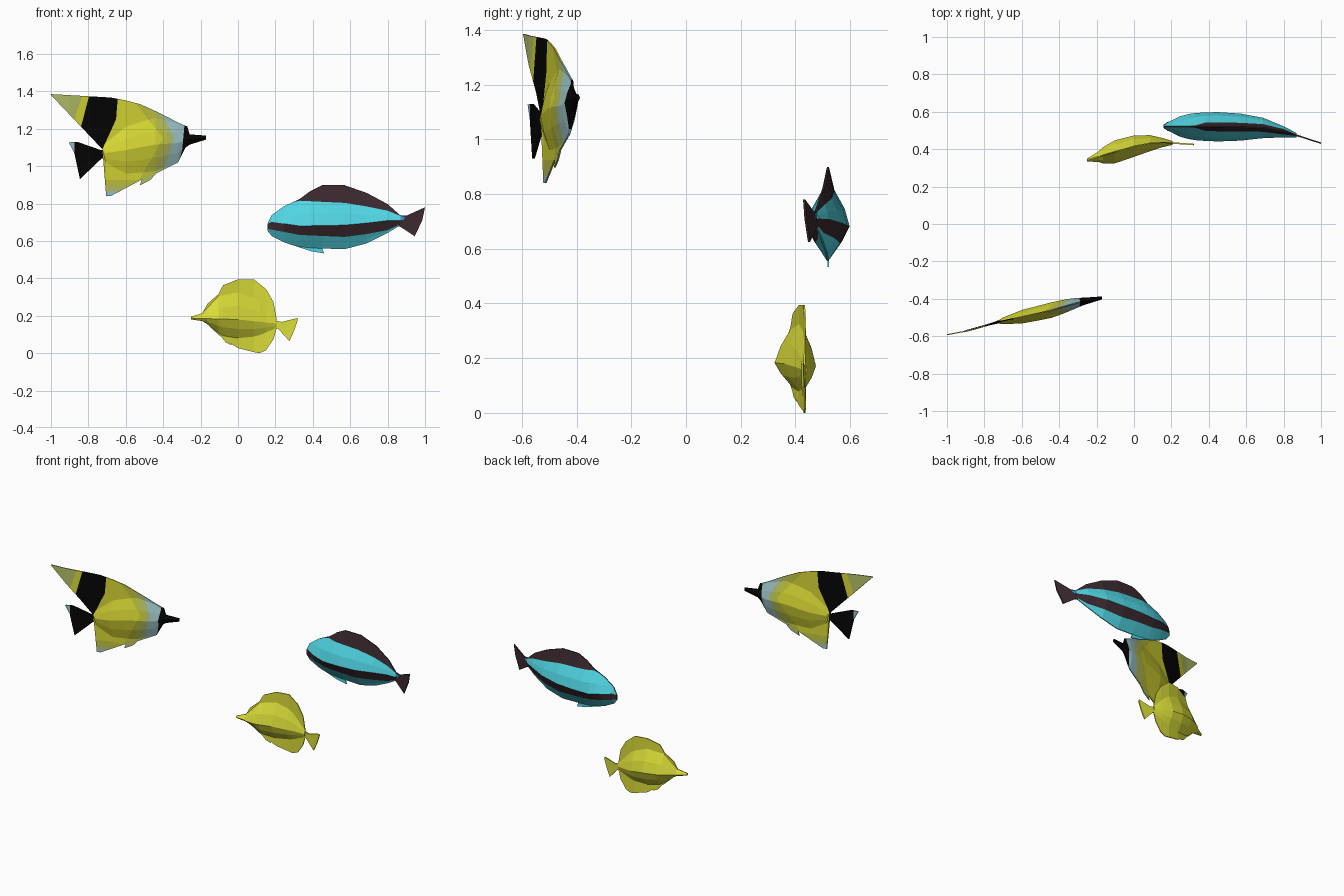
import bpy, bmesh
from mathutils import Vector

if "Cube" in bpy.data.objects:
    bpy.data.objects.remove(bpy.data.objects["Cube"])

FIN = 0.003   # half thickness of fin blades


def mat(name, r, g, b):
    m = bpy.data.materials.new(name)
    m.diffuse_color = (r, g, b, 1)
    m.use_nodes = True
    m.node_tree.nodes["Principled BSDF"].inputs["Base Color"].default_value = m.diffuse_color
    return m


BLACK = mat("black", .0015, .0015, .0015)
YELLOW = mat("yellow", .69, .69, .035)
SOFT = mat("soft yellow", .53, .55, .05)
OLIVE = mat("pale olive", .46, .53, .14)
GREY = mat("blue grey", .34, .56, .58)
BROWN = mat("dark brown", .043, .022, .029)
CYAN = mat("cyan", .08, .66, .76)
BLUE = mat("blue", .04, .32, .62)
LEMON = mat("lemon yellow", .70, .72, .04)


def curve(*pts):
    """Piecewise linear function through (input, value) points."""
    def f(x):
        if x <= pts[0][0]:
            return pts[0][1]
        for (a, u), (b, v) in zip(pts, pts[1:]):
            if x <= b:
                return u + (v - u) * (x - a) / (b - a)
        return pts[-1][1]
    f.pts = pts
    return f


def finish(name, bm, mats):
    bmesh.ops.remove_doubles(bm, verts=bm.verts, dist=0.0004)
    bmesh.ops.dissolve_degenerate(bm, edges=bm.edges, dist=0.0004)
    bmesh.ops.recalc_face_normals(bm, faces=bm.faces)
    me = bpy.data.meshes.new(name)
    bm.to_mesh(me)
    bm.free()
    for m in mats:
        me.materials.append(m)
    ob = bpy.data.objects.new(name, me)
    bpy.context.collection.objects.link(ob)
    return ob


def cut(bm, p, q):
    """Cut the mesh along the line p-q seen from the side."""
    n = Vector((q[1] - p[1], 0, p[0] - q[0])).normalized()
    bmesh.ops.bisect_plane(bm, geom=bm.verts[:] + bm.edges[:] + bm.faces[:],
                           plane_co=(p[0], 0, p[1]), plane_no=n, dist=1e-5)


def body(xs, top, bot, rows, btop, bbot, mid, width, yc, power, bands):
    """Loft a flat-sided fish body; rows are height curves from top to bottom."""
    bm = bmesh.new()
    loops = []
    for x in xs:
        hi, lo = top(x), bot(x)
        left, right = [], []
        for r in [top] + rows + [bot]:
            z = min(hi, max(lo, r(x)))
            m = mid(x)
            reach = (btop(x) - m) if z > m else (m - bbot(x))
            t = min(1, abs(z - m) / max(reach, 1e-4))
            h = max(FIN, width(x) * (1 - t ** power))
            left.append(bm.verts.new((x, yc(x) - h, z)))
            right.append(bm.verts.new((x, yc(x) + h, z)))
        loops.append((left, right))
    n = len(rows) + 1
    for (a, c), (b, d) in zip(loops, loops[1:]):
        for i in range(n):
            for s, t in ((a, b), (c, d)):
                bm.faces.new((s[i], t[i], t[i + 1], s[i + 1])).material_index = bands[i]
        bm.faces.new((a[0], b[0], d[0], c[0])).material_index = bands[0]
        bm.faces.new((a[n], b[n], d[n], c[n])).material_index = bands[-1]
    for l, r in (loops[0], loops[-1]):
        for i in range(n):
            bm.faces.new((l[i], l[i + 1], r[i + 1], r[i])).material_index = bands[i]
    return bm


def blend(a, b, k):
    return lambda x: a(x) * (1 - k) + b(x) * k


def plate(name, pts, yc, mats, half=FIN, split=None):
    """Thin fin blade following the body's centre curve."""
    bm = bmesh.new()
    f = bm.faces.new([bm.verts.new((x, 0, z)) for x, z in pts])
    bmesh.ops.triangulate(bm, faces=[f])
    if split:
        cut(bm, (split, 0), (split, 1))
        for f in bm.faces:
            f.material_index = int(f.calc_center_median().x < split)
    ext = bmesh.ops.extrude_face_region(bm, geom=bm.faces[:], use_keep_orig=True)
    new = {v for v in ext["geom"] if isinstance(v, bmesh.types.BMVert)}
    for v in bm.verts:
        v.co.y = yc(v.co.x) + (half if v in new else -half)
    return finish(name, bm, mats)


# ---- Banner fish (upper left, facing +x) ----
yc = curve((-1, -.592), (-.9, -.573), (-.72, -.522), (-.45, -.463), (-.3, -.42), (-.17, -.395))
top = curve((-1, 1.385), (-.65, 1.365), (-.52, 1.33), (-.41, 1.28), (-.3, 1.222),
            (-.272, 1.213), (-.258, 1.17), (-.17, 1.163))
bot = curve((-1, 1.38), (-.725, 1.09), (-.705, .84), (-.68, .84), (-.52, .925), (-.44, .96),
            (-.32, 1.02), (-.28, 1.10), (-.258, 1.115), (-.17, 1.142))
btop = curve((-.75, 1.09), (-.6, 1.21), (-.45, 1.26), (-.3, 1.222), (-.258, 1.17), (-.17, 1.163))
bbot = curve((-.75, 1.04), (-.6, .96), (-.45, .97), (-.32, 1.02), (-.258, 1.115), (-.17, 1.142))
mid = blend(btop, bbot, .5)
width = curve((-.8, .004), (-.72, .014), (-.6, .036), (-.45, .042), (-.35, .035), (-.27, .02), (-.17, .008))
rows = [btop, blend(btop, bbot, .25), mid, blend(btop, bbot, .75), bbot]
xs = [-1, -.9, -.8, -.725, -.705, -.68, -.6, -.52, -.44, -.38, -.32, -.28, -.272, -.258, -.17]
bm = body(xs, top, bot, rows, btop, bbot, mid, width, yc, 1.5, [0] * 6)
# colour borders as x over height, from back to face
borders = [curve((.8, -1.02), (1.4, -.825)),
           curve((.8, -.945), (1.4, -.79)),
           curve((.8, -.85), (1.09, -.725), (1.25, -.652), (1.4, -.64)),
           curve((.8, -.60), (1.15, -.40), (1.4, -.60)),
           curve((.8, -.52), (1.15, -.37), (1.4, -.52)),
           curve((.8, -.45), (1.15, -.343), (1.4, -.46)),
           curve((.8, -.37), (1.09, -.298), (1.4, -.27))]
for b in borders:
    for p, q in zip(b.pts, b.pts[1:]):
        cut(bm, (p[1], p[0]), (q[1], q[0]))
for z in (.865, .89, .925):
    cut(bm, (-1, z), (0, z))
for f in bm.faces:
    c = f.calc_center_median()
    k = [2, 1, 0, 1, 4, 2, 3, 0][sum(c.x > b(c.z) for b in borders)]
    if c.z < .925:   # belly fin fades to a pale tip
        k = 3 if c.z < .865 else 2 if c.z < .89 or k == 2 else 4
    f.material_index = k
finish("banner_fish_body", bm, [BLACK, YELLOW, OLIVE, GREY, SOFT])
plate("banner_fish_tail", [(-.70, 1.09), (-.73, 1.085), (-.86, 1.13), (-.905, 1.127), (-.875, 1.07),
                           (-.845, .93), (-.73, 1.04), (-.70, 1.04)], yc, [BLACK, GREY], .005, -.875)
plate("banner_fish_belly_fin", [(-.42, .98), (-.47, .925), (-.525, .897), (-.51, .94)], yc, [OLIVE])

# ---- Striped blue fish (right, facing -x) ----
yc = curve((.157, .522), (.43, .52), (.57, .518), (.7, .513), (.83, .487), (1, .432))
top = curve((.157, .69), (.18, .738), (.246, .786), (.33, .824), (.385, .866), (.45, .898),
            (.57, .898), (.69, .856), (.80, .797), (.87, .735))
bot = curve((.157, .655), (.18, .626), (.265, .583), (.35, .565), (.46, .559), (.57, .556),
            (.67, .578), (.78, .63), (.87, .685))
dorsal = curve((.157, .80), (.25, .80), (.33, .815), (.6, .802), (.81, .76), (.87, .733))
upper = curve((.157, .705), (.33, .68), (.6, .685), (.81, .71), (.87, .71))
lower = curve((.157, .665), (.33, .632), (.6, .62), (.81, .66), (.87, .69))
btop = lambda x: min(top(x), dorsal(x) + .035)
mid = curve((.157, .675), (.33, .69), (.6, .69), (.87, .71))
width = curve((.157, .012), (.18, .03), (.25, .058), (.33, .075), (.43, .081), (.57, .073),
              (.7, .053), (.8, .03), (.87, .012))
rows = [dorsal, blend(dorsal, upper, .5), upper, lower, blend(lower, bot, .5)]
xs = [.157, .18, .246, .29, .33, .385, .45, .57, .69, .80, .87]
bm = body(xs, top, bot, rows, btop, bot, mid, width, yc, 1.4, [0, 1, 1, 0, 1, 1])
finish("blue_fish_body", bm, [BROWN, CYAN])
plate("blue_fish_tail", [(.83, .745), (.87, .737), (.9, .735), (1, .78), (.985, .71), (.945, .625),
                         (.87, .675), (.83, .685)], yc, [BROWN], .004)
plate("blue_fish_tail_wedge", [(.82, .745), (.893, .727), (.885, .712), (.82, .71)], yc, [BLUE], .0048)
plate("blue_fish_belly_fin", [(.30, .575), (.39, .545), (.46, .533), (.45, .565)], yc, [CYAN])

# ---- Yellow disc fish (lower middle, facing -x) ----
yc = curve((-.25, .342), (-.105, .385), (0, .416), (.085, .432), (.165, .436), (.32, .425))
top = curve((-.25, .195), (-.19, .214), (-.165, .262), (-.105, .315), (-.08, .363), (0, .395),
            (.085, .395), (.15, .342), (.19, .273), (.207, .18))
bot = curve((-.25, .18), (-.20, .178), (-.165, .155), (-.09, .085), (0, .027), (.09, .004), (.115, 0),
            (.16, .02), (.19, .075), (.207, .135))
btop = curve((-.25, .195), (-.19, .214), (-.105, .305), (0, .325), (.1, .29), (.207, .18))
bbot = curve((-.25, .18), (-.165, .155), (-.09, .095), (0, .08), (.1, .09), (.207, .135))
mid = curve((-.25, .187), (0, .18), (.207, .158))
width = curve((-.25, .008), (-.19, .028), (-.155, .05), (-.1, .062), (0, .057), (.085, .043), (.165, .021), (.207, .01))
rows = [btop, blend(btop, mid, .5), mid, blend(mid, bbot, .5), bbot]
xs = [-.25, -.19, -.165, -.105, -.08, 0, .085, .115, .15, .19, .207]
bm = body(xs, top, bot, rows, btop, bbot, mid, width, yc, 1.5, [0] * 6)
finish("yellow_fish_body", bm, [LEMON])
plate("yellow_fish_tail", [(.18, .178), (.235, .167), (.317, .188), (.32, .178), (.30, .12), (.275, .064),
                           (.215, .13), (.18, .137)], yc, [LEMON], .004)
plate("yellow_fish_belly_fin", [(-.10, .10), (-.065, .057), (-.035, .042), (-.04, .075)], yc, [LEMON])
